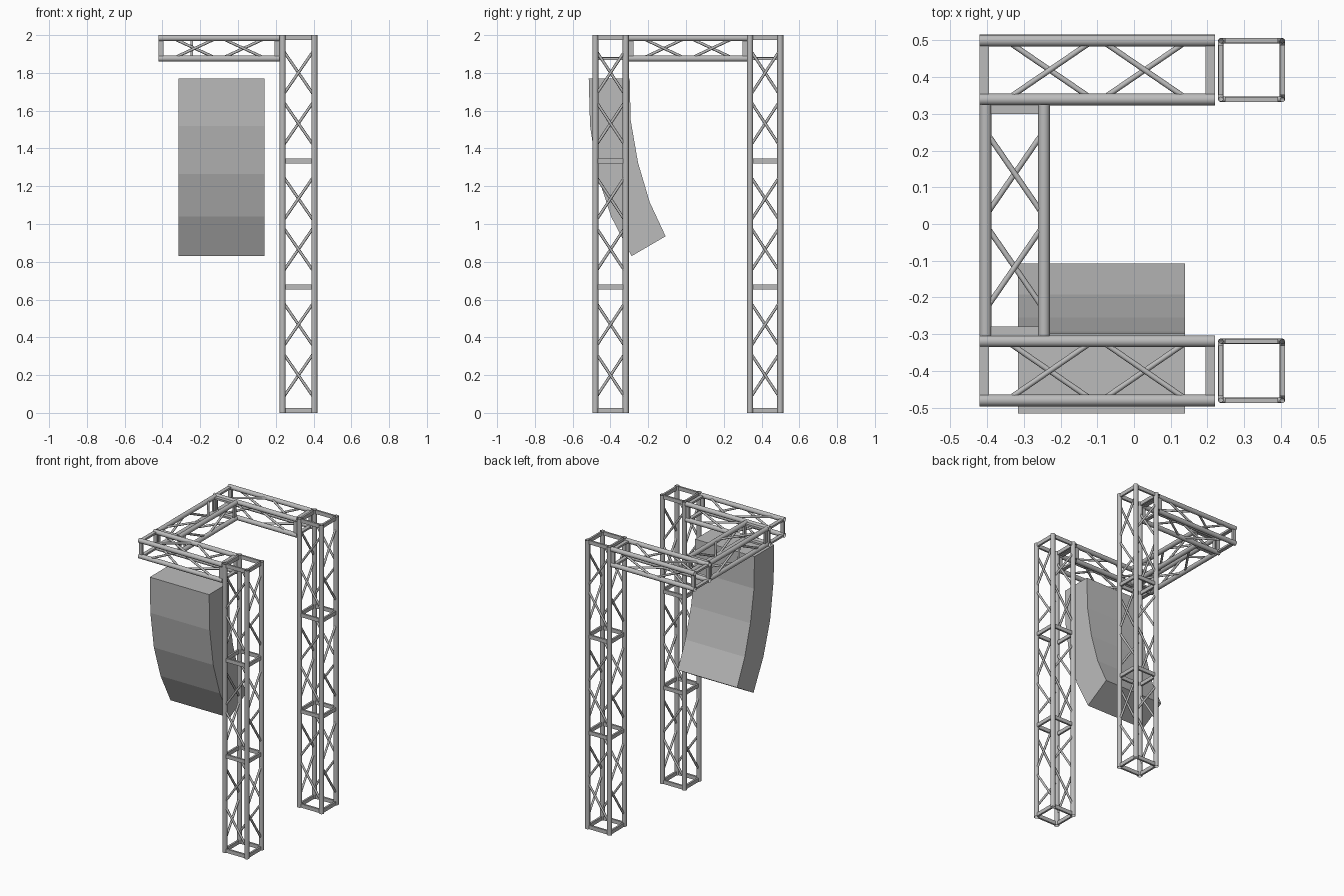
import bpy, bmesh
from mathutils import Vector, Matrix

cube = bpy.data.objects.get("Cube")
if cube:
    bpy.data.objects.remove(cube, do_unlink=True)

grey = bpy.data.materials.new("plain_grey")
grey.use_nodes = True
COLOUR = (0.5, 0.5, 0.5, 1)
grey.diffuse_color = COLOUR
grey.node_tree.nodes["Principled BSDF"].inputs["Base Color"].default_value = COLOUR

CHORD_R, BRACE_R = 0.016, 0.0075
PLATE_W, PLATE_T = 0.026, 0.013


def finish(bm, name):
    mesh = bpy.data.meshes.new(name)
    bm.to_mesh(mesh)
    bm.free()
    mesh.materials.append(grey)
    obj = bpy.data.objects.new(name, mesh)
    bpy.context.collection.objects.link(obj)
    return obj


def tube(bm, a, b, radius, sides):
    """Open round tube between two points."""
    d = b - a
    mat = Matrix.Translation((a + b) / 2) @ d.to_track_quat('Z', 'Y').to_matrix().to_4x4()
    made = bmesh.ops.create_cone(bm, cap_ends=False, segments=sides, radius1=radius,
                                 radius2=radius, depth=d.length, matrix=mat)
    for f in {f for v in made["verts"] for f in v.link_faces}:
        f.smooth = True


def plate(bm, centre, size):
    mat = Matrix.Translation(centre) @ Matrix.Diagonal((*size, 1))
    bmesh.ops.create_cube(bm, size=1, matrix=mat)


def truss(name, axis, span, us, vs, bays=1):
    """Box truss along an axis; us and vs are chord centres on the other two axes."""
    ua, va = [i for i in range(3) if i != axis]
    bm = bmesh.new()

    def point(t, u, v):
        p = Vector((0, 0, 0))
        p[axis], p[ua], p[va] = t, u, v
        return p

    start, end = span
    # Four main chords
    for u in us:
        for v in vs:
            tube(bm, point(start, u, v), point(end, u, v), CHORD_R, 16)
    # Rectangular frames of flat plates
    bay = (end - start) / bays
    for k in range(bays + 1):
        t = start + k * bay
        if k == 0:
            t += PLATE_W / 2
        elif k == bays:
            t -= PLATE_W / 2
        mu, mv = sum(us) / 2, sum(vs) / 2
        lu, lv = us[1] - us[0] - 0.024, vs[1] - vs[0] - 0.024
        for v in vs:
            plate(bm, point(t, mu, v), point(PLATE_W, lu, PLATE_T))
        for u in us:
            plate(bm, point(t, u, mv), point(PLATE_W, PLATE_T, lv))
    # Zigzag braces, mirrored on opposite faces
    for k in range(bays):
        mid = start + (k + 0.5) * bay
        for side in (0, 1):
            for s in (-1, 1):
                far, near = mid + s * bay * 0.385, mid + s * 0.012
                tube(bm, point(far, us[side], vs[side]),
                     point(near, us[side], vs[1 - side]), BRACE_R, 8)
                tube(bm, point(far, us[1 - side], vs[side]),
                     point(near, us[side], vs[side]), BRACE_R, 8)
    return finish(bm, name)


FRONT_Y, BACK_Y = (-0.48, -0.319), (0.339, 0.499)
TOWER_X, SIDE_X = (0.236, 0.404), (-0.404, -0.245)
BEAM_Z = (1.876, 1.984)

# Towers and the beams reaching from them
for label, ys in (("front", FRONT_Y), ("back", BACK_Y)):
    truss(label + "_tower", 2, (0, 2), TOWER_X, ys, bays=3)
    truss(label + "_beam", 0, (-0.42, 0.22), ys, BEAM_Z)

# Beam joining front and back
truss("side_beam", 1, (-0.305, 0.325), SIDE_X, BEAM_Z)

# Curved hanging speaker stack, extruded from its side profile
front = [(-0.515, 1.77), (-0.508, 1.52), (-0.47, 1.265), (-0.397, 1.04), (-0.288, 0.83)]
back = [(-0.298, 1.77), (-0.293, 1.55), (-0.254, 1.325), (-0.192, 1.115), (-0.108, 0.935)]
bm = bmesh.new()
ring = [bm.verts.new((-0.316, y, z)) for y, z in front + back[::-1]]
side = bm.faces.new(ring)
grown = bmesh.ops.extrude_face_region(bm, geom=[side])["geom"]
bmesh.ops.translate(bm, vec=(0.455, 0, 0),
                    verts=[g for g in grown if isinstance(g, bmesh.types.BMVert)])
bmesh.ops.recalc_face_normals(bm, faces=bm.faces)
finish(bm, "speaker_stack")
